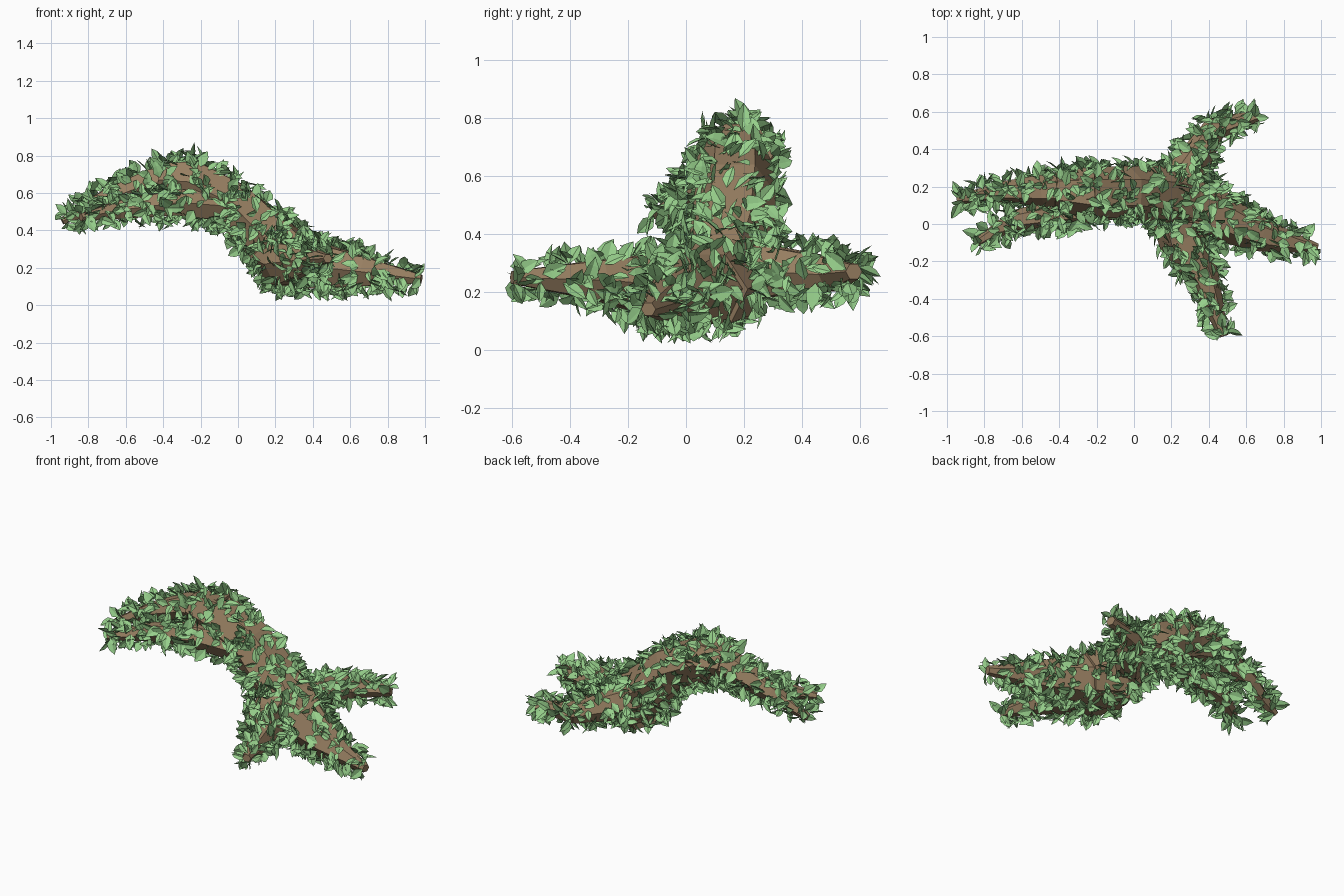
import bpy, bmesh, math, random
from mathutils import Vector, Matrix
from mathutils.geometry import intersect_point_line

if "Cube" in bpy.data.objects:
    bpy.data.objects.remove(bpy.data.objects["Cube"])

random.seed(7)

def material(name, col):
    m = bpy.data.materials.new(name)
    m.diffuse_color = (*col, 1)
    m.use_nodes = True
    m.node_tree.nodes["Principled BSDF"].inputs["Base Color"].default_value = m.diffuse_color
    return m

bark = material("bark", (0.31, 0.21, 0.12))
green = material("leaf_green", (0.31, 0.63, 0.26))

# Limb paths: (x, y, z, radius)
LIMBS = {
    "trunk": (6, [(-0.42, 0.18, 0.67, 0.10), (-0.26, 0.17, 0.66, 0.135), (-0.03, 0.17, 0.54, 0.14),
                  (0.14, 0.16, 0.38, 0.15), (0.27, 0.13, 0.25, 0.17), (0.42, 0.08, 0.21, 0.14)]),
    "back_upper_branch": (6, [(-0.2, 0.19, 0.68, 0.115), (-0.48, 0.18, 0.65, 0.085),
                              (-0.72, 0.17, 0.56, 0.055), (-0.94, 0.13, 0.45, 0.022)]),
    "front_upper_branch": (6, [(-0.08, 0.12, 0.53, 0.09), (-0.32, 0.07, 0.55, 0.08),
                               (-0.64, 0.02, 0.51, 0.055), (-0.84, -0.10, 0.47, 0.022)]),
    "right_root": (6, [(0.2, 0.12, 0.24, 0.17), (0.42, 0.06, 0.21, 0.14),
                       (0.68, -0.06, 0.18, 0.09), (0.98, -0.13, 0.14, 0.026)]),
    "front_root": (6, [(0.22, 0.1, 0.25, 0.15), (0.26, -0.08, 0.22, 0.13),
                       (0.38, -0.30, 0.24, 0.08), (0.48, -0.60, 0.25, 0.025)]),
    "back_root": (6, [(0.2, 0.14, 0.27, 0.12), (0.31, 0.32, 0.27, 0.095),
                      (0.43, 0.51, 0.26, 0.065), (0.66, 0.58, 0.27, 0.03)]),
}

def frames(path):
    """Point, radius and two cross axes for every path station."""
    pts = [Vector(p[:3]) for p in path]
    out = []
    for i, p in enumerate(pts):
        t = (pts[min(i + 1, len(pts) - 1)] - pts[max(i - 1, 0)]).normalized()
        side = t.cross(Vector((0, 0, 1))).normalized()
        out.append((p, path[i][3], side, side.cross(t)))
    return out

def finish(bm, name, mat):
    me = bpy.data.meshes.new(name)
    bm.to_mesh(me)
    bm.free()
    me.materials.append(mat)
    ob = bpy.data.objects.new(name, me)
    bpy.context.collection.objects.link(ob)
    return ob

# Faceted tapering limbs
for name, (n, path) in LIMBS.items():
    bm = bmesh.new()
    rings = []
    for p, r, a, b in frames(path):
        rings.append([bm.verts.new(p + r * (a * math.cos(k * math.tau / n) + b * math.sin(k * math.tau / n)))
                      for k in range(n)])
    for r0, r1 in zip(rings, rings[1:]):
        for k in range(n):
            bm.faces.new((r0[k], r0[(k + 1) % n], r1[(k + 1) % n], r1[k]))
    bm.faces.new(rings[0])
    bm.faces.new(rings[-1])
    bmesh.ops.recalc_face_normals(bm, faces=bm.faces)
    finish(bm, name, bark)

def buried(p, own):
    for name, (_, path) in LIMBS.items():
        if name == own:
            continue
        for s, e in zip(path, path[1:]):
            q, f = intersect_point_line(p, Vector(s[:3]), Vector(e[:3]))
            if 0 <= f <= 1 and (p - q).length < 0.85 * (s[3] + (e[3] - s[3]) * f):
                return True
    return False

def add_leaf(bm, base, grow, normal, size):
    """Pointed leaf folded along its midrib and curling toward the tip."""
    y = grow.normalized()
    x = y.cross(normal).normalized()
    z = x.cross(y)
    curl, wid = random.uniform(-0.1, 0.3), random.uniform(0.24, 0.32)
    def at(u, v, w):
        return bm.verts.new(base + size * (x * u + y * v + z * (w - curl * v * v)))
    root, tip = at(0, 0, 0), at(0, 1, 0)
    m1, m2 = at(0, 0.35, 0), at(0, 0.7, 0)
    for s in (-1, 1):
        e1, e2 = at(s * wid, 0.35, 0.09), at(s * wid * 0.75, 0.7, 0.07)
        for f in ((root, e1, m1), (m1, e1, e2, m2), (m2, e2, tip)):
            bm.faces.new(f if s > 0 else f[::-1])

# Leaves scattered over all limbs
for name, (n, path) in LIMBS.items():
    bm = bmesh.new()
    fr = frames(path)
    for (p0, r0, a0, b0), (p1, r1, a1, b1) in zip(fr, fr[1:]):
        axis = p1 - p0
        count = int(axis.length * (r0 + r1 + 0.09) * 1250)
        for _ in range(count):
            f, ang = random.random(), random.random() * math.tau
            out = (a0.lerp(a1, f) * math.cos(ang) + b0.lerp(b1, f) * math.sin(ang)).normalized()
            p = p0.lerp(p1, f) + out * (r0 + (r1 - r0) * f) * 0.9
            if buried(p, name):
                continue
            tangent = Matrix.Rotation(random.random() * math.tau, 3, out) @ axis.normalized()
            grow = out * random.uniform(0.25, 1.0) + tangent * 0.8
            normal = out + Vector([random.uniform(-0.6, 0.6) for _ in range(3)])
            size = random.uniform(0.07, 0.105)
            if p.z + grow.normalized().z * size < 0.015 or abs(p.x + grow.normalized().x * size) > 1:
                continue
            add_leaf(bm, p, grow, normal, size)
    finish(bm, name + "_leaves", green)
